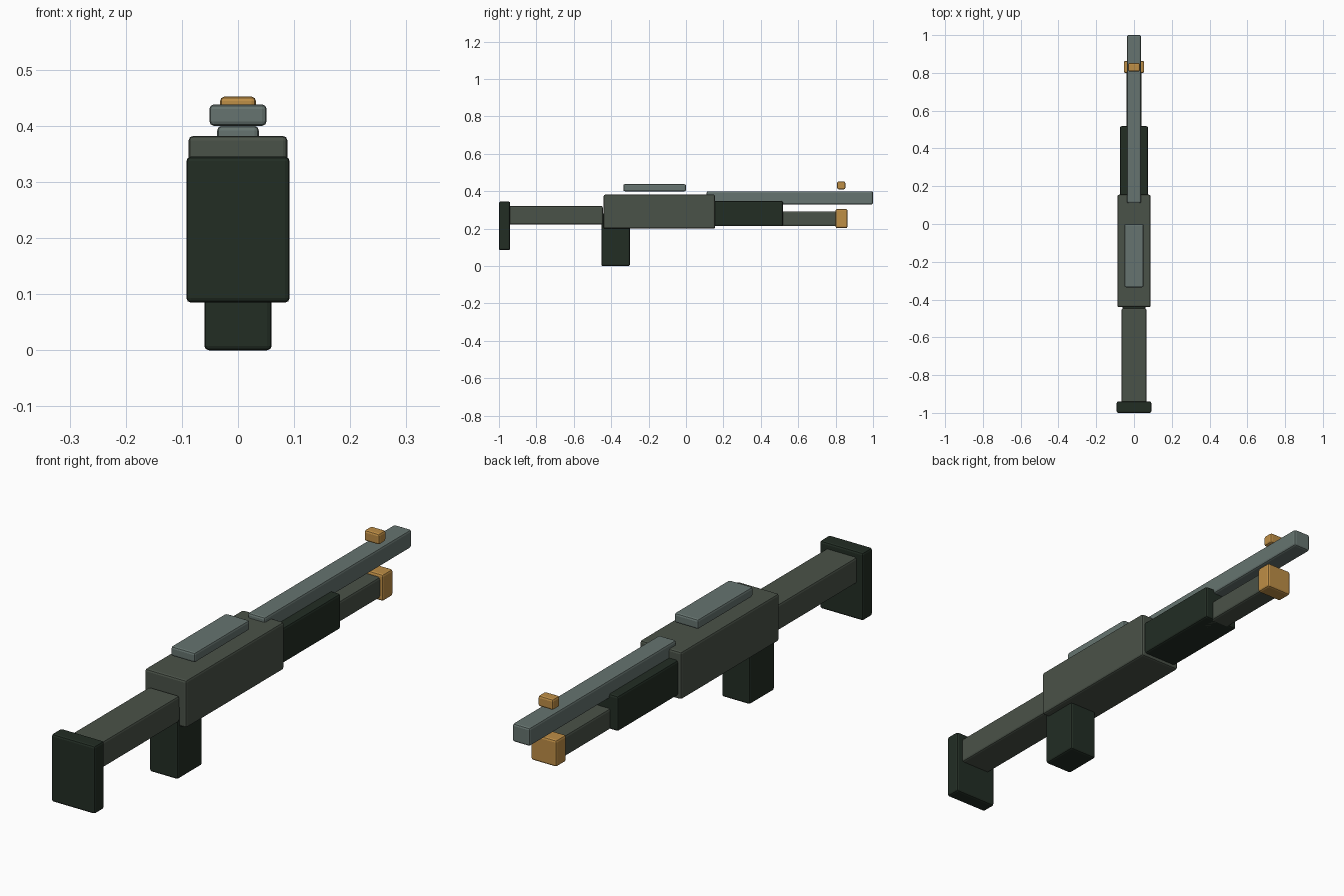
import bpy, bmesh
from mathutils import Vector

if "Cube" in bpy.data.objects:
    bpy.data.objects.remove(bpy.data.objects["Cube"])


def material(name, rgb):
    m = bpy.data.materials.new(name)
    lin = [((c / 255 + 0.055) / 1.055) ** 2.4 for c in rgb]
    m.diffuse_color = (*lin, 1)
    m.use_nodes = True
    m.node_tree.nodes["Principled BSDF"].inputs["Base Color"].default_value = m.diffuse_color
    return m


OLIVE = material("olive grey", (74, 82, 72))
DARK = material("dark green", (34, 45, 36))
STEEL = material("blue grey steel", (102, 116, 112))
BRASS = material("brass", (190, 142, 70))


def block(name, mat, half_x, y, z, bevel=0.008):
    """Softly bevelled box, centred on x, spanning the y and z ranges."""
    size = Vector((2 * half_x, y[1] - y[0], z[1] - z[0]))
    mesh = bpy.data.meshes.new(name)
    bm = bmesh.new()
    bmesh.ops.create_cube(bm, size=1)
    bmesh.ops.scale(bm, vec=size, verts=bm.verts)
    bm.to_mesh(mesh)
    bm.free()
    mesh.materials.append(mat)
    ob = bpy.data.objects.new(name, mesh)
    ob.location = (0, (y[0] + y[1]) / 2, (z[0] + z[1]) / 2)
    bpy.context.collection.objects.link(ob)
    mod = ob.modifiers.new("soft edges", 'BEVEL')
    mod.width = bevel
    mod.segments = 2
    return ob


# rear: butt plate, stock and grip
block("butt_plate", DARK, 0.092, (-1.0, -0.94), (0.085, 0.345))
block("stock", OLIVE, 0.065, (-0.95, -0.445), (0.222, 0.322))
block("grip", DARK, 0.06, (-0.452, -0.30), (0.0, 0.28))

# middle: receiver with raised top plate
block("receiver", OLIVE, 0.088, (-0.44, 0.155), (0.20, 0.382))
block("top_plate", STEEL, 0.051, (-0.335, 0.0), (0.40, 0.438))

# front: fore-end, lower tube with cap, barrel and bead
block("fore_end", DARK, 0.074, (0.13, 0.518), (0.213, 0.348))
block("lower_tube", OLIVE, 0.041, (0.45, 0.82), (0.213, 0.293))
block("tube_cap", BRASS, 0.054, (0.80, 0.863), (0.203, 0.305))
block("barrel", STEEL, 0.037, (0.11, 1.0), (0.33, 0.40))
block("front_bead", BRASS, 0.032, (0.808, 0.852), (0.41, 0.452))
